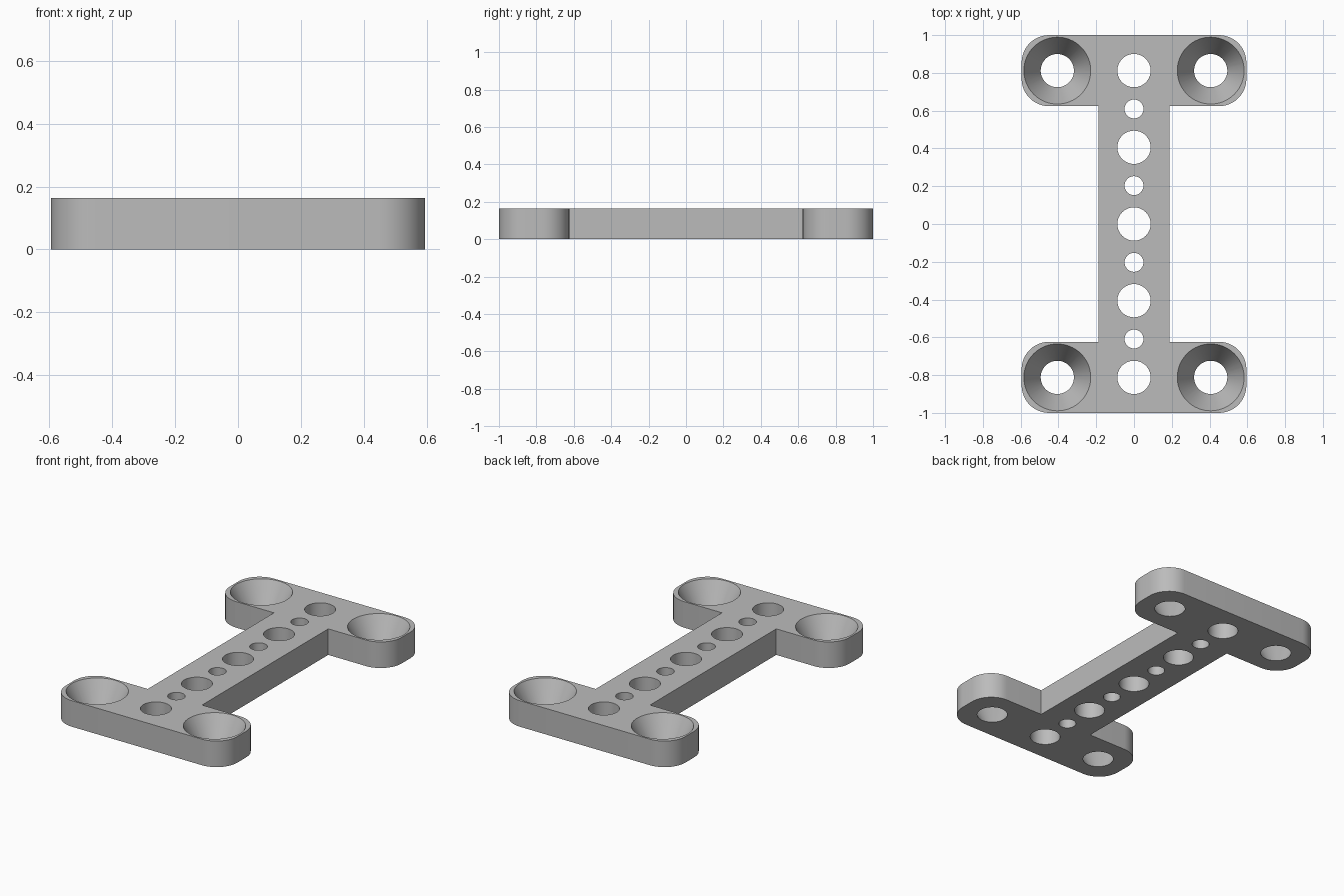
import bpy
import bmesh
from math import cos, sin, pi
from mathutils import Matrix

cube = bpy.data.objects.get("Cube")
if cube:
    bpy.data.objects.remove(cube, do_unlink=True)

HEIGHT = 0.163
HALF_X, HALF_Y = 0.595, 1.0      # outer size of the plate
WEB_X, INNER_Y = 0.188, 0.624    # narrow bar and inner edge of the end bars
CORNER = 0.145
PITCH = 0.203                    # hole spacing
BORE, SMALL, SINK = 0.088, 0.05, 0.177

grey = bpy.data.materials.new("plain grey")
grey.use_nodes = True
grey.diffuse_color = (0.5, 0.5, 0.5, 1)
grey.node_tree.nodes["Principled BSDF"].inputs["Base Color"].default_value = (0.5, 0.5, 0.5, 1)


def add_object(name, bm):
    bmesh.ops.recalc_face_normals(bm, faces=bm.faces)
    mesh = bpy.data.meshes.new(name)
    bm.to_mesh(mesh)
    bm.free()
    obj = bpy.data.objects.new(name, mesh)
    mesh.materials.append(grey)
    bpy.context.collection.objects.link(obj)
    return obj


def arc(cx, cy, start, steps=12):
    angles = [start + pi / 2 * i / steps for i in range(steps + 1)]
    return [(cx + CORNER * cos(a), cy + CORNER * sin(a)) for a in angles]


# I-shaped plate with rounded outer corners: one quarter, mirrored around
quarter = [(WEB_X, INNER_Y)]
quarter += arc(HALF_X - CORNER, INNER_Y + CORNER, -pi / 2)
quarter += arc(HALF_X - CORNER, HALF_Y - CORNER, 0)
half = quarter + [(-x, y) for x, y in reversed(quarter)]
outline = half + [(-x, -y) for x, y in half]

bm = bmesh.new()
face = bm.faces.new([bm.verts.new((x, y, 0)) for x, y in outline])
grown = bmesh.ops.extrude_face_region(bm, geom=[face])
top = [v for v in grown["geom"] if isinstance(v, bmesh.types.BMVert)]
bmesh.ops.translate(bm, verts=top, vec=(0, 0, HEIGHT))
plate = add_object("mounting_plate", bm)

# Cutters: a row of alternating bores and four conical screw seats
bm = bmesh.new()


def add_cutter(x, y, low, high):
    # Continue the slope a little past both faces of the plate
    extra = (high - low) / 2
    bmesh.ops.create_cone(bm, cap_ends=True, segments=64,
                          radius1=low - extra, radius2=high + extra,
                          depth=HEIGHT * 2,
                          matrix=Matrix.Translation((x, y, HEIGHT / 2)))


for i in range(-4, 5):
    radius = SMALL if i % 2 else BORE
    add_cutter(0, i * PITCH, radius, radius)
for sx in (-1, 1):
    for sy in (-1, 1):
        add_cutter(sx * 2 * PITCH, sy * 4 * PITCH, BORE, SINK)
cutter = add_object("hole_cutters", bm)
cutter.hide_render = True

# Cut the holes, then discard the cutters
cut = plate.modifiers.new("holes", "BOOLEAN")
cut.operation = "DIFFERENCE"
cut.solver = "EXACT"
cut.object = cutter
bpy.ops.object.select_all(action="DESELECT")
bpy.context.view_layer.objects.active = plate
plate.select_set(True)
bpy.ops.object.modifier_apply(modifier=cut.name)
bpy.data.objects.remove(cutter, do_unlink=True)
bpy.ops.object.shade_smooth_by_angle(angle=pi / 6)
